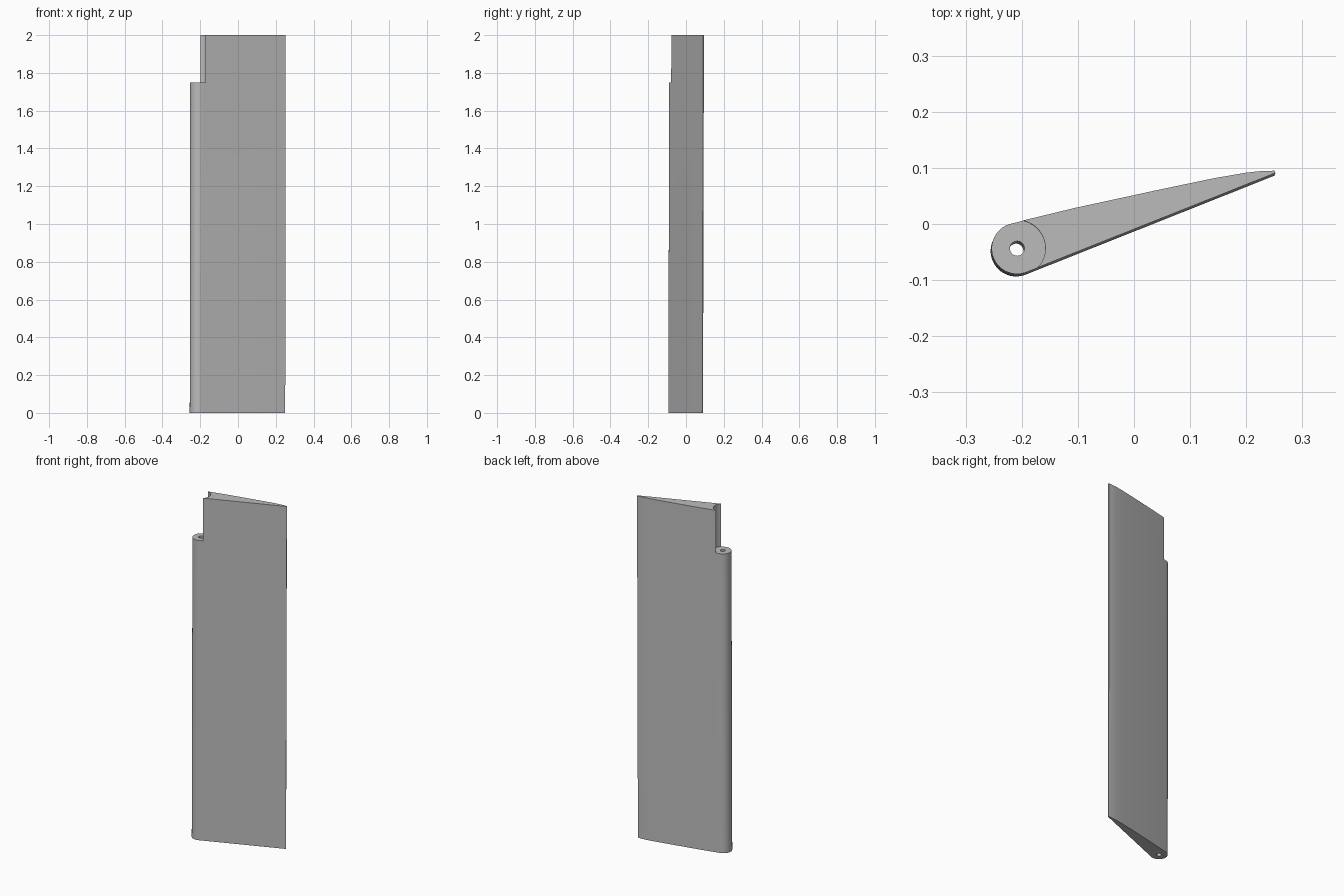
import bpy, bmesh, math

if "Cube" in bpy.data.objects:
    bpy.data.objects.remove(bpy.data.objects["Cube"])

HEIGHT, SHELF = 2.0, 1.75
HINGE = (-0.208, -0.043)
NOSE_R = 0.0455

grey = bpy.data.materials.new("plain_grey")
grey.use_nodes = True
grey.diffuse_color = (0.5, 0.5, 0.5, 1)
grey.node_tree.nodes["Principled BSDF"].inputs["Base Color"].default_value = (0.5, 0.5, 0.5, 1)


def lean(z):
    """Slight backward lean of the hinge axis."""
    t = z / HEIGHT - 1
    return 0.002 * t, 0.005 * t


def arc(radius, start, end, steps):
    angles = [math.radians(start + (end - start) * i / steps) for i in range(steps + 1)]
    return [(HINGE[0] + radius * math.cos(a), HINGE[1] + radius * math.sin(a)) for a in angles]


def prism(name, outline, z0, z1):
    """Extrude an outline upward along the leaning axis."""
    bm = bmesh.new()
    rings = []
    for z in (z0, z1):
        dx, dy = lean(z)
        rings.append([bm.verts.new((x + dx, y + dy, z)) for x, y in outline])
    low, high = rings
    bm.faces.new(low)
    bm.faces.new(high)
    for i in range(len(outline)):
        j = (i + 1) % len(outline)
        bm.faces.new((low[i], low[j], high[j], high[i]))
    bmesh.ops.recalc_face_normals(bm, faces=bm.faces)
    mesh = bpy.data.meshes.new(name)
    bm.to_mesh(mesh)
    bm.free()
    mesh.materials.append(grey)
    obj = bpy.data.objects.new(name, mesh)
    bpy.context.collection.objects.link(obj)
    return obj


# Tapered blade: round nose, flat front, gently curved back, blunt trailing edge
nose = arc(NOSE_R, 102, 292, 32)
back = [(0.252, 0.091), (0.25, 0.095), (0.225, 0.0942), (0.2, 0.0915),
        (0.142, 0.0815), (0.037, 0.0595), (-0.106, 0.0285)]
blade = prism("hinged_blade", nose + back, 0, HEIGHT)

# Concave clearance above the barrel, and the pin hole through it
cutters = [prism("clearance_cutter", arc(0.05, 0, 354.375, 63), SHELF, HEIGHT + 0.1),
           prism("pin_hole_cutter", arc(0.013, 0, 348.75, 31), -0.1, HEIGHT + 0.1)]
bpy.ops.object.select_all(action="DESELECT")
blade.select_set(True)
bpy.context.view_layer.objects.active = blade
for cutter in cutters:
    cutter.hide_render = True
    cut = blade.modifiers.new(cutter.name, "BOOLEAN")
    cut.operation = "DIFFERENCE"
    cut.solver = "EXACT"
    cut.object = cutter
    bpy.ops.object.modifier_apply(modifier=cut.name)
    bpy.data.objects.remove(cutter)

bpy.ops.object.shade_smooth_by_angle(angle=math.radians(30))
